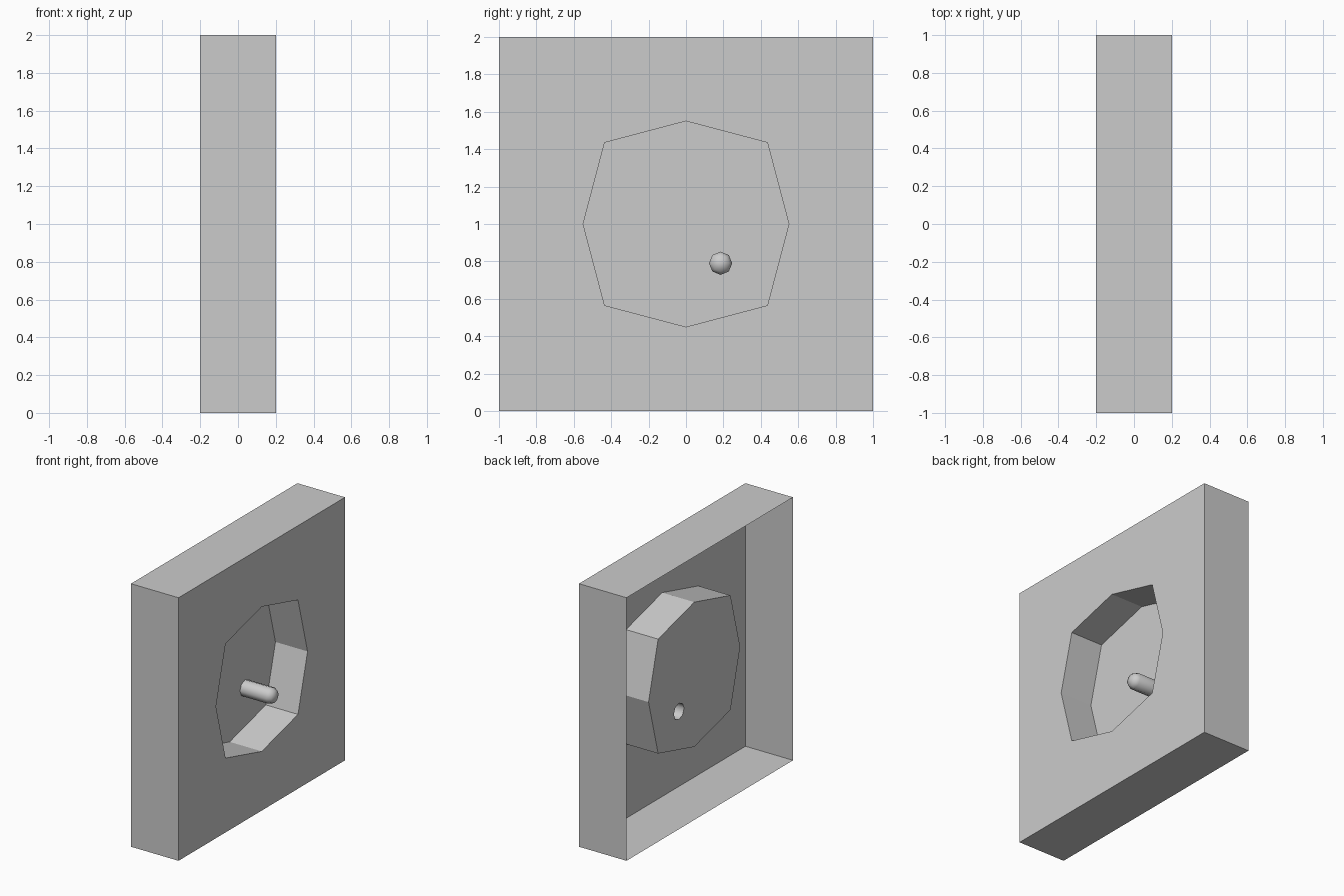
import bpy, bmesh, math

if "Cube" in bpy.data.objects:
    bpy.data.objects.remove(bpy.data.objects["Cube"])

FRONT, BACK, FLOOR = 0.2, -0.2, -0.07   # x planes: face plate, open rear, pocket floor
CZ = 1.0


def new_object(name, bm, smooth=False):
    mesh = bpy.data.meshes.new(name)
    bm.to_mesh(mesh)
    bm.free()
    obj = bpy.data.objects.new(name, mesh)
    bpy.context.collection.objects.link(obj)
    if smooth:
        for p in mesh.polygons:
            p.use_smooth = True
    return obj


def ring(bm, x, pts):
    return [bm.verts.new((x, y, z)) for y, z in pts]


def loop_edges(bm, vs):
    out = []
    for a, b in zip(vs, vs[1:] + vs[:1]):
        out.append(bm.edges.get((a, b)) or bm.edges.new((a, b)))
    return out


def bridge(bm, a, b):
    # wall from ring a (rear) to ring b (front)
    n = len(a)
    for i in range(n):
        j = (i + 1) % n
        bm.faces.new((a[i], a[j], b[j], b[i]))


def plate(bm, outer, inner):
    # flat plate facing +x with a hole
    bmesh.ops.triangle_fill(bm, use_beauty=True, normal=(1, 0, 0),
                            edges=loop_edges(bm, outer) + loop_edges(bm, inner))


def circle(cy, cz, radii, n=8):
    return [(cy + radii[i % 2] * math.cos(math.tau * i / n),
             cz + radii[i % 2] * math.sin(math.tau * i / n)) for i in range(n)]


square = [(-1, 0), (1, 0), (1, 2), (-1, 2)]
octagon = circle(0, CZ, (0.55, 0.435 * math.sqrt(2)))
PEG = (0.185, 0.79)
peg_round = circle(*PEG, (0.062, 0.062))

# Housing: four side walls and face plate with octagonal opening, open at the rear
bm = bmesh.new()
front = ring(bm, FRONT, square)
bridge(bm, ring(bm, BACK, square), front)
plate(bm, front, ring(bm, FRONT, octagon))
new_object("housing", bm)

# Recess: pocket walls (facing inwards) and floor pierced where the peg starts
bm = bmesh.new()
floor = ring(bm, FLOOR, octagon)
bridge(bm, ring(bm, FRONT, octagon), floor)
plate(bm, floor, ring(bm, FLOOR, peg_round))
new_object("recess", bm)

# Peg: hollow round-tipped pin rising from the pocket floor
bm = bmesh.new()
prev = ring(bm, FLOOR, peg_round)
for x, r in ((0.15, 0.062), (0.18, 0.046)):
    cur = ring(bm, x, circle(*PEG, (r, r)))
    bridge(bm, prev, cur)
    prev = cur
tip = bm.verts.new((0.195, *PEG))
for a, b in zip(prev, prev[1:] + prev[:1]):
    bm.faces.new((a, b, tip))
new_object("peg", bm, smooth=True)
